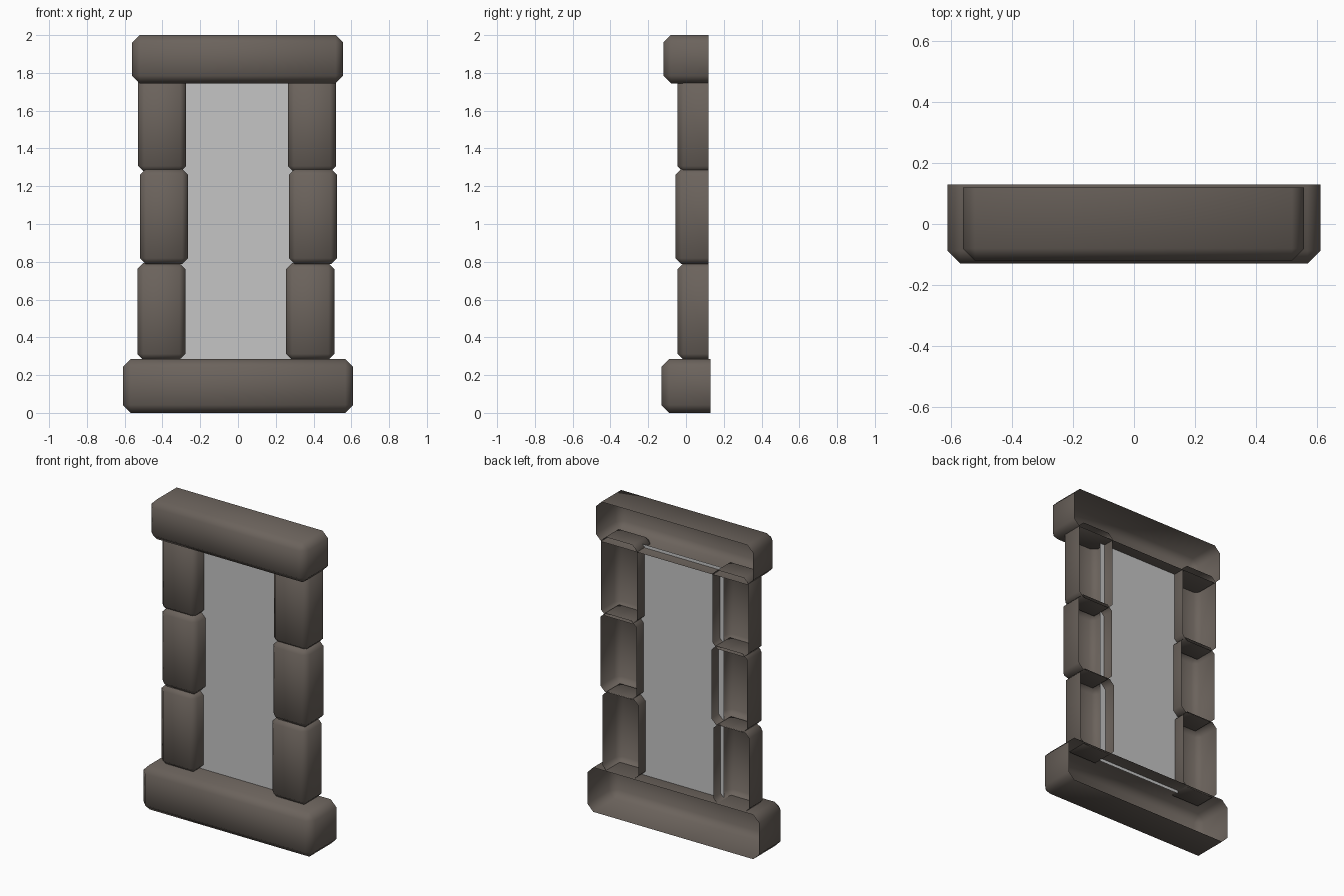
import bpy, bmesh

if "Cube" in bpy.data.objects:
    bpy.data.objects.remove(bpy.data.objects["Cube"])


def material(name, colour):
    m = bpy.data.materials.new(name)
    m.diffuse_color = (*colour, 1)
    m.use_nodes = True
    m.node_tree.nodes["Principled BSDF"].inputs["Base Color"].default_value = m.diffuse_color
    return m


stone = material("grey brown stone", (0.147, 0.124, 0.107))
pane_grey = material("pale grey pane", (0.56, 0.56, 0.56))


def add_object(name, bm, mat):
    mesh = bpy.data.meshes.new(name)
    bm.to_mesh(mesh)
    bm.free()
    mesh.materials.append(mat)
    ob = bpy.data.objects.new(name, mesh)
    bpy.context.collection.objects.link(ob)
    return ob


def block(name, x0, x1, y0, y1, z0, z1, bevel):
    """Chamfered stone shell with an open back."""
    bm = bmesh.new()
    bmesh.ops.create_cube(bm, size=1)
    for v in bm.verts:
        v.co = (x1 if v.co.x > 0 else x0,
                y1 if v.co.y > 0 else y0,
                z1 if v.co.z > 0 else z0)
    bm.normal_update()
    back = [f for f in bm.faces if f.normal.y > 0.9]
    bmesh.ops.delete(bm, geom=back, context='FACES_ONLY')
    edges = [e for e in bm.edges if not e.is_boundary]
    bmesh.ops.bevel(bm, geom=edges, offset=bevel, segments=1,
                    profile=0.5, affect='EDGES')
    for f in bm.faces:
        f.smooth = True
    return add_object(name, bm, stone)


# Sill and lintel
block("sill", -0.61, 0.61, -0.13, 0.13, 0.0, 0.285, 0.042)
block("lintel", -0.56, 0.557, -0.12, 0.12, 1.745, 2.0, 0.04)

# Side stones: left x, right x, front y, bottom z, top z
courses = [
    ("lower", -0.533, 0.255, -0.045, 0.28, 0.793),
    ("middle", -0.519, 0.269, -0.055, 0.787, 1.292),
    ("upper", -0.529, 0.264, -0.045, 1.275, 1.782),
]
for label, left, right, front, z0, z1 in courses:
    for side, x in (("left", left), ("right", right)):
        block(f"{label}_{side}_stone", x, x + 0.255, front, 0.12, z0, z1, 0.032)

# Window pane, tucked slightly into the surrounding stones
bm = bmesh.new()
bm.faces.new([bm.verts.new((x, 0.045, z)) for x, z in
              ((-0.30, 0.265), (0.30, 0.265), (0.30, 1.765), (-0.30, 1.765))])
add_object("window_pane", bm, pane_grey)
